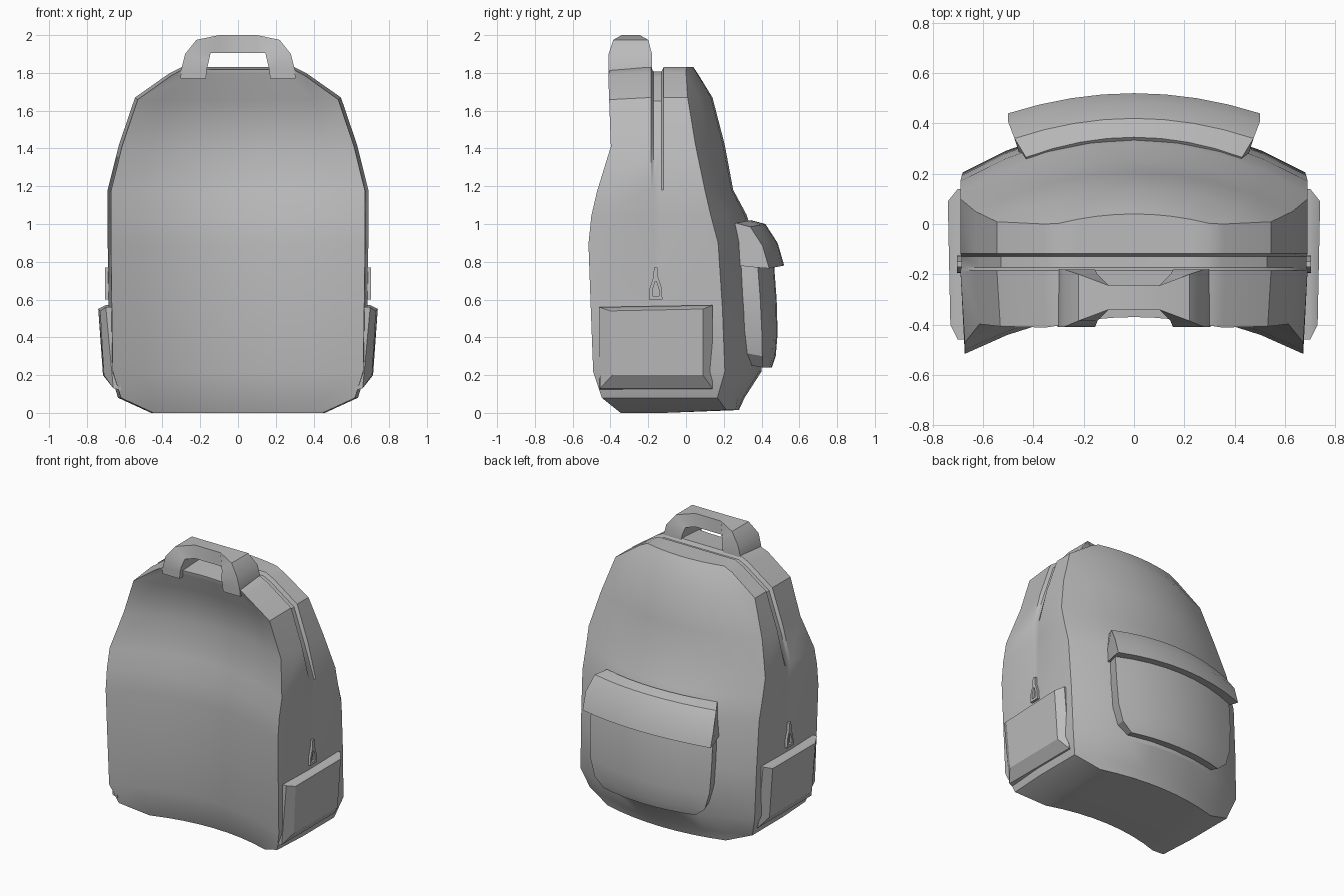
import bpy, bmesh, math

if "Cube" in bpy.data.objects:
    bpy.data.objects.remove(bpy.data.objects["Cube"])

fabric = bpy.data.materials.new("grey_fabric")
fabric.diffuse_color = (0.5, 0.5, 0.5, 1)
fabric.use_nodes = True
fabric.node_tree.nodes["Principled BSDF"].inputs["Base Color"].default_value = fabric.diffuse_color


def finish(name, bm, angle=30):
    bmesh.ops.remove_doubles(bm, verts=bm.verts, dist=1e-5)
    bmesh.ops.recalc_face_normals(bm, faces=bm.faces)
    me = bpy.data.meshes.new(name)
    bm.to_mesh(me)
    bm.free()
    ob = bpy.data.objects.new(name, me)
    me.materials.append(fabric)
    bpy.context.collection.objects.link(ob)
    bpy.ops.object.select_all(action='DESELECT')
    ob.select_set(True)
    bpy.context.view_layer.objects.active = ob
    bpy.ops.object.shade_smooth_by_angle(angle=math.radians(angle))
    return ob


def bridge(bm, a, b):
    n = len(a)
    for i in range(n):
        bm.faces.new((a[i], a[(i + 1) % n], b[(i + 1) % n], b[i]))


def loft(name, rings, cyclic=False, angle=30):
    """Skin closed rings of points, capped at the ends or joined in a loop."""
    bm = bmesh.new()
    vr = [[bm.verts.new(p) for p in r] for r in rings]
    for a, b in zip(vr, vr[1:]):
        bridge(bm, a, b)
    if cyclic:
        bridge(bm, vr[-1], vr[0])
    else:
        bm.faces.new(vr[0])
        bm.faces.new(vr[-1])
    return finish(name, bm, angle)


T = [i / 4 - 1 for i in range(9)]

# Main bag: height, half width, front centre y, back centre y, back curvature
ROWS = [(0.00, .46, -.27, .28, .15), (0.08, .635, -.30, .31, .17),
        (0.22, .68, -.325, .40, .20), (0.55, .685, -.335, .39, .20),
        (0.90, .69, -.345, .37, .20), (1.05, .69, -.33, .32, .19),
        (1.18, .69, -.30, .25, .15), (1.42, .63, -.255, .205, .186),
        (1.67, .545, -.30, .14, .21), (1.80, .36, -.365, .06, .22),
        (1.83, .30, -.37, .04, .20)]
bm = bmesh.new()
front, back = [], []
for z, w, cf, cb, k in ROWS:
    front.append([bm.verts.new((w * t * .975, cf - .17 * (w * t * .975 / .67) ** 2, z * .993))
                  for t in T])
    back.append([bm.verts.new((w * t, cb - k * (w * t / .69) ** 2, z if z else .015))
                 for t in T])
for g in (front, back):
    for r, s in zip(g, g[1:]):
        for i in range(8):
            bm.faces.new((r[i], r[i + 1], s[i + 1], s[i]))


def rim(g):
    return (g[0] + [r[-1] for r in g[1:-1]] + g[-1][::-1]
            + [r[0] for r in g[-2:0:-1]])


# Side band with the zip groove
outline = [(w * t, z) for z, w, *_ in ROWS[:1] for t in T]
outline += [(r[1], r[0]) for r in ROWS[1:-1]]
outline += [(ROWS[-1][1] * t, ROWS[-1][0]) for t in T[::-1]]
outline += [(-r[1], r[0]) for r in ROWS[-2:0:-1]]
loops = [rim(front)]
for y, deep in ((-.185, 0), (-.172, 1), (-.13, 1), (-.118, 0)):
    loop = []
    for x, z in outline:
        d = math.hypot(x, z - 1)
        g = deep * (min(.025, .004 + max(0, z - 1.2) * .08) if z > .6 else 0)
        loop.append(bm.verts.new((x - g * x / d, y, z - g * (z - 1) / d)))
    loops.append(loop)
loops.append(rim(back))
for a, b in zip(loops, loops[1:]):
    bridge(bm, a, b)
finish("main_bag", bm)

# Carry handle: outer x, outer z, inner x, inner z, front y, back y
H = [(.305, 1.77, .17, 1.77, -.41, -.18), (.30, 1.82, .165, 1.82, -.41, -.18),
     (.28, 1.90, .155, 1.86, -.41, -.18), (.22, 1.975, .145, 1.905, -.385, -.20),
     (.10, 2.0, .10, 1.905, -.34, -.245)]
stations = [(1, h) for h in H] + [(-1, h) for h in H[::-1]]
loft("carry_handle", [[(s * a, f, b), (s * a, k, b), (s * c, k, d), (s * c, f, d)]
                      for s, (a, b, c, d, f, k) in stations])

# Back pocket: height, half width, centre y
P = [(.24, .36, .455), (.30, .43, .475), (.42, .465, .485),
     (.60, .475, .48), (.80, .475, .465), (.92, .45, .44)]
loft("back_pocket", [[(w * t, c - .085 * (w * t / .47) ** 2, z) for t in T]
                     + [(.9 * w, .25, z + .03), (-.9 * w, .25, z + .03)]
                     for z, w, c in P])

# Pocket flap: y, z, width scale of the cross-section
F = [(.28, .96, .82), (.345, 1.02, .86), (.42, 1.00, .95), (.485, .90, 1),
     (.52, .78, 1), (.45, .785, .97), (.31, .80, .88)]
loft("pocket_flap", [[(.5 * t * s, y - .08 * t * t, z - .015 * t * t) for y, z, s in F]
                     for t in T], angle=40)

for s, side in ((1, "right"), (-1, "left")):
    # Side pocket: base rectangle, then the narrower outer face
    loft(side + "_side_pocket", [
        [(s * .62, -.46, .12), (s * .62, .14, .12), (s * .67, .14, .57), (s * .67, -.46, .56)],
        [(s * .66, -.455, .13), (s * .66, .14, .13), (s * .70, .14, .57), (s * .70, -.46, .56)],
        [(s * .71, -.39, .20), (s * .715, .09, .20), (s * .74, .09, .55), (s * .73, -.40, .54)]])
    # Zip pull: ring with a hole, outer and inner outline in y and z
    outer = [(-.035, 0), (.035, 0), (.032, .06), (.012, .12), (.010, .17),
             (-.010, .17), (-.012, .12), (-.032, .06)]
    inner = [(-.018, .018), (.018, .018), (.016, .055), (.006, .085), (.003, .095),
             (-.003, .095), (-.006, .085), (-.016, .055)]
    loft(side + "_zip_pull", [
        [(s * .68, a - .16, b + .6), (s * .703, a - .16, b + .6),
         (s * .703, c - .16, d + .6), (s * .68, c - .16, d + .6)]
        for (a, b), (c, d) in zip(outer, inner)], cyclic=True)
